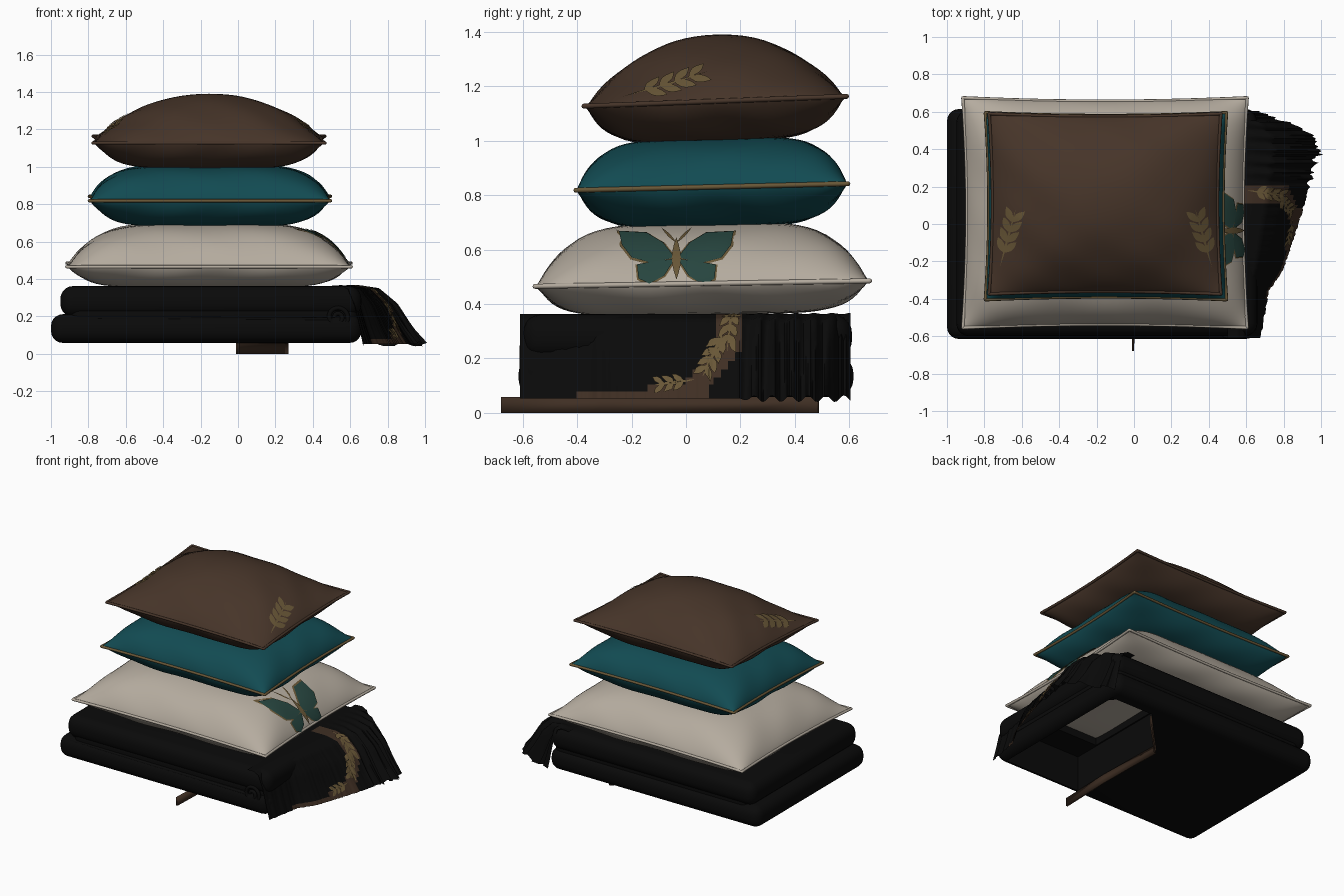
import bpy, bmesh, math, random
from mathutils import Vector
from mathutils.bvhtree import BVHTree

random.seed(4)
if "Cube" in bpy.data.objects:
    bpy.data.objects.remove(bpy.data.objects["Cube"])


def material(name, rgb):
    m = bpy.data.materials.new(name)
    m.use_nodes = True
    m.diffuse_color = (*rgb, 1)
    bsdf = next(n for n in m.node_tree.nodes if n.type == 'BSDF_PRINCIPLED')
    bsdf.inputs["Base Color"].default_value = (*rgb, 1)
    bsdf.inputs["Roughness"].default_value = 0.9
    return m


BROWN = material("brown cloth", (.062, .035, .022))
TEAL = material("teal cloth", (.006, .07, .085))
CREAM = material("cream cloth", (.46, .41, .345))
BLACK = material("black wool", (.003, .003, .003))
GOLD = material("gold thread", (.14, .095, .038))
TRIM = material("brown trim", (.05, .028, .017))
GREEN = material("green wing", (.02, .06, .05))


def build(name, verts, faces, *mats, angle=50):
    me = bpy.data.meshes.new(name)
    me.from_pydata(verts, [], faces)
    for m in mats:
        me.materials.append(m)
    ob = bpy.data.objects.new(name, me)
    bpy.context.collection.objects.link(ob)
    smooth(ob, angle)
    return ob


def smooth(ob, angle=50):
    bpy.ops.object.select_all(action='DESELECT')
    ob.select_set(True)
    bpy.context.view_layer.objects.active = ob
    bpy.ops.object.shade_smooth_by_angle(angle=math.radians(angle))


def tube(name, points, radius, mat, closed=False):
    cu = bpy.data.curves.new(name, 'CURVE')
    cu.dimensions = '3D'
    cu.bevel_depth, cu.bevel_resolution = radius, 2
    sp = cu.splines.new('POLY')
    sp.points.add(len(points) - 1)
    for p, co in zip(sp.points, points):
        p.co = (*co, 1)
    sp.use_cyclic_u = closed
    cu.materials.append(mat)
    ob = bpy.data.objects.new(name, cu)
    bpy.context.collection.objects.link(ob)
    return ob


def grid_faces(nx, ny):
    return [(i * ny + j, (i + 1) * ny + j, (i + 1) * ny + j + 1, i * ny + j + 1)
            for i in range(nx - 1) for j in range(ny - 1)]


# Cushions: a domed top and a flatter underside meeting at a piped seam
def cushion(name, x0, x1, y0, y1, seam, tilt, top, bottom, mat, pipe_mat, pinch=.03):
    n = 41
    cx, cy, hx, hy = (x0 + x1) / 2, (y0 + y1) / 2, (x1 - x0) / 2, (y1 - y0) / 2
    steps = [math.sin(math.pi * (i / (n - 1) - .5)) for i in range(n)]

    def point(u, v, side):
        height, p, q = side
        x = cx + hx * u * (1 - pinch * (1 - v * v))
        y = cy + hy * v * (1 - pinch * (1 - u * u))
        f = max(0, (1 - abs(u) ** p) * (1 - abs(v) ** p)) ** q
        pucker = .006 * math.sin(9 * u + 2 * v) * math.sin(8 * v + u) * f * (1 - f) * 4
        return (x, y, seam + tilt * v + height * f + pucker)

    flat = grid_faces(n, n)
    verts = [point(u, v, top) for u in steps for v in steps]
    verts += [point(u, v, bottom) for u in steps for v in steps]
    faces = flat + [tuple(k + n * n for k in reversed(f)) for f in flat]
    ob = build(name, verts, faces, mat)
    bm = bmesh.new()
    bm.from_mesh(ob.data)
    bmesh.ops.remove_doubles(bm, verts=bm.verts, dist=1e-5)
    bm.to_mesh(ob.data)
    bm.free()
    rim = [(u, -1) for u in steps] + [(1, v) for v in steps[1:]]
    rim += [(-u, 1) for u in steps[1:]] + [(-1, -v) for v in steps[1:-1]]
    tube(name + "_piping", [point(u, v, top) for u, v in rim], .009, pipe_mat, True)
    return ob


brown = cushion("top_cushion", -.775, .465, -.375, .59, 1.145, .018,
                (.245, 2.1, .85), (-.15, 5, .8), BROWN, BROWN)
cushion("middle_cushion", -.795, .495, -.405, .595, .83, .012,
        (.18, 5, .7), (-.15, 5, .7), TEAL, GOLD)
cream = cushion("bottom_cushion", -.915, .605, -.555, .675, .475, .01,
                (.225, 4.5, .8), (-.115, 7, .8), CREAM, CREAM)


# Folded blanket: two rounded layers, open underneath on one side
def prism(name, outline, z0, z1):
    n = len(outline)
    verts = [(x, y, z) for z in (z0, z1) for x, y in outline]
    faces = [tuple(reversed(range(n))), tuple(range(n, 2 * n))]
    faces += [(i, (i + 1) % n, (i + 1) % n + n, i + n) for i in range(n)]
    ob = build(name, verts, faces, BLACK)
    ob.hide_render = True
    return ob


cavity = prism("cavity_cutter", [(0, -.56), (.6, -.56), (.6, .5), (.27, .5), (0, .2)], -.1, .31)
window = prism("window_cutter", [(.01, -.37), (.44, -.37), (.4, .05), (.25, .2), (.01, .2)], .25, .5)


def layer(name, x0, x1, y0, y1, z0, z1):
    bm = bmesh.new()
    bmesh.ops.create_cube(bm, size=1)
    for v in bm.verts:
        v.co = ((x0 + x1) / 2 + v.co.x * (x1 - x0), (y0 + y1) / 2 + v.co.y * (y1 - y0),
                (z0 + z1) / 2 + v.co.z * (z1 - z0))
    bmesh.ops.bevel(bm, geom=bm.edges[:], offset=(z1 - z0) * .42, segments=5,
                    profile=.5, affect='EDGES')
    ob = build(name, [], [], BLACK)
    bm.to_mesh(ob.data)
    bm.free()
    bpy.context.view_layer.objects.active = ob
    for cutter in (cavity, window):
        mod = ob.modifiers.new("cut", 'BOOLEAN')
        mod.object, mod.operation, mod.solver = cutter, 'DIFFERENCE', 'EXACT'
        bpy.ops.object.modifier_apply(modifier=mod.name)
    smooth(ob, 40)


layer("blanket_lower_fold", -1, .66, -.615, .615, .058, .212)
layer("blanket_upper_fold", -.95, .66, -.6, .61, .198, .362)
layer("blanket_inner_fold", -.9, .64, -.59, .59, .14, .27)
for cutter in (cavity, window):
    bpy.data.objects.remove(cutter)

# Rolled edge on the front of the folds
roll = [(-.92, -.585, .19), (.5, -.595, .185)]
for i in range(45):
    a = -math.pi / 2 + i * .25
    r = .065 - .0012 * i
    roll.append((.53 + r * math.cos(a), -.6, .245 - .05 + r * math.sin(a)))
tube("blanket_rolled_edge", roll, .012, BLACK)


# Draped end with pleats and a brown trim
def lerp(table, t):
    for (a, p), (b, q) in zip(table, table[1:]):
        if t <= b:
            return p + (q - p) * (t - a) / (b - a)
    return table[-1][1]


REACH = [(-.62, .675), (-.36, .72), (-.24, .8), (0, .88), (.14, .92), (.25, .95),
         (.38, .99), (.47, .965), (.54, .85), (.58, .7), (.62, .64)]
FALL = [(0, .364), (.3, .364), (.5, .345), (.7, .26), (.86, .14), (1, .052)]
NY, NT = 141, 25
verts = []
for i in range(NY):
    y = -.61 + 1.215 * i / (NY - 1)
    pleat = max(0, min(1, (y - .18) / .08))
    reach = lerp(REACH, y) + random.uniform(-.015, .015) * (.25 + pleat)
    for j in range(NT):
        t = j / (NT - 1)
        wave = .012 * pleat * t * math.sin(y * 95 + 3 * t)
        verts.append((.5 + (reach - .5) * t + wave, y, lerp(FALL, t) + wave))
drape_faces = grid_faces(NY, NT)
drape = build("blanket_drape", verts, [tuple(reversed(f)) for f in drape_faces], BLACK, TRIM, angle=60)
for f in drape.data.polygons:
    c = f.center
    middle = .16 if c.z > .24 else .16 - (.24 - c.z) * .9
    band = abs(c.y - middle) < .05
    hem = -.4 < c.y < .08 and c.z < .1 + .06 * c.y
    f.material_index = 1 if band or hem else 0

# Loose trim hanging below the blanket
path = [(0, -.68), (.012, -.3), (0, .2), (.27, .48)]
strip = build("loose_trim", [(x, y, z) for x, y in path for z in (0, .058)],
              grid_faces(4, 2), TRIM)
strip.modifiers.new("thickness", 'SOLIDIFY').thickness = .012


# Embroidery: flat shapes laid onto a target surface along an axis
def patch(name, outline, target, axis, mat, lift=.006):
    tree = BVHTree.FromPolygons([v.co for v in target.data.vertices],
                                [p.vertices for p in target.data.polygons])
    ray = Vector((-1, 0, 0)) if axis == 'X' else Vector((0, 0, -1))

    def drop(p):
        start = Vector((2, p.x, p.y)) if axis == 'X' else Vector((p.x, p.y, 2))
        hit, normal, _, _ = tree.ray_cast(start, ray)
        if hit is None:
            hit, normal, _, _ = tree.find_nearest(start + ray)
        return hit + normal * (lift if normal.dot(ray) < 0 else -lift)

    pts = [Vector(p) for p in outline]
    n, rings = len(pts), 4
    mid = sum(pts, Vector((0, 0))) / n
    co = [drop(mid.lerp(p, (r + .02) / (rings + .02))) for r in range(rings + 1) for p in pts]
    faces = [tuple(range(n))]
    faces += [(r * n + i, (r + 1) * n + i, (r + 1) * n + (i + 1) % n, r * n + (i + 1) % n)
              for r in range(rings) for i in range(n)]
    return build(name, co, faces, mat)


def leaf(start, end, width):
    a, b = Vector(start), Vector(end)
    side = (b - a).orthogonal().normalized() * width
    ts = [i / 6 for i in range(7)]
    up = [a.lerp(b, t) + side * math.sin(math.pi * t) for t in ts]
    return up + [a.lerp(b, t) - side * math.sin(math.pi * t) for t in ts[-2:0:-1]]


def sprig(name, start, end, pairs, size, target, axis):
    a, b = Vector(start), Vector(end)
    along = (b - a).normalized()
    across = along.orthogonal()
    patch(name + "_stem", leaf(a, b, .006), target, axis, GOLD, .004)
    for k in range(pairs):
        root = a.lerp(b, .25 + .7 * k / pairs)
        for s in (-1, 1):
            tip = root + (along * .85 + across * s * .6) * size
            patch(name + "_leaf", leaf(root, tip, size * .22), target, axis, GOLD)


sprig("right_sprig", (.415, -.23), (.325, .08), 4, .085, brown, 'Z')
sprig("left_sprig", (-.715, -.23), (-.63, .08), 4, .085, brown, 'Z')
sprig("trim_sprig_upper", (.6, .18), (.82, .15), 4, .06, drape, 'Z')
sprig("trim_sprig_side", (.15, .32), (.06, .13), 4, .06, drape, 'X')
sprig("trim_sprig_lower", (.03, .12), (-.12, .1), 3, .05, drape, 'X')

# Butterfly on the right side of the bottom cushion
UPPER = [(.005, .565), (.05, .62), (.11, .655), (.21, .66), (.2, .61), (.165, .565), (.09, .545)]
LOWER = [(.005, .56), (.09, .55), (.145, .54), (.14, .49), (.1, .472), (.045, .5)]
for s in (-1, 1):
    for part, shape in (("upper_wing", UPPER), ("lower_wing", LOWER)):
        pts = [Vector((-.035 + s * x, z)) for x, z in shape]
        mid = sum(pts, Vector((0, 0))) / len(pts)
        patch(part + "_edge", [mid + (p - mid) * 1.1 for p in pts], cream, 'X', GOLD, .004)
        patch(part, pts, cream, 'X', GREEN, .009)
    patch("antenna", leaf((-.035, .62), (-.035 + s * .055, .675), .005), cream, 'X', GOLD)
patch("butterfly_body", leaf((-.035, .485), (-.035, .635), .017), cream, 'X', GOLD, .0125)
